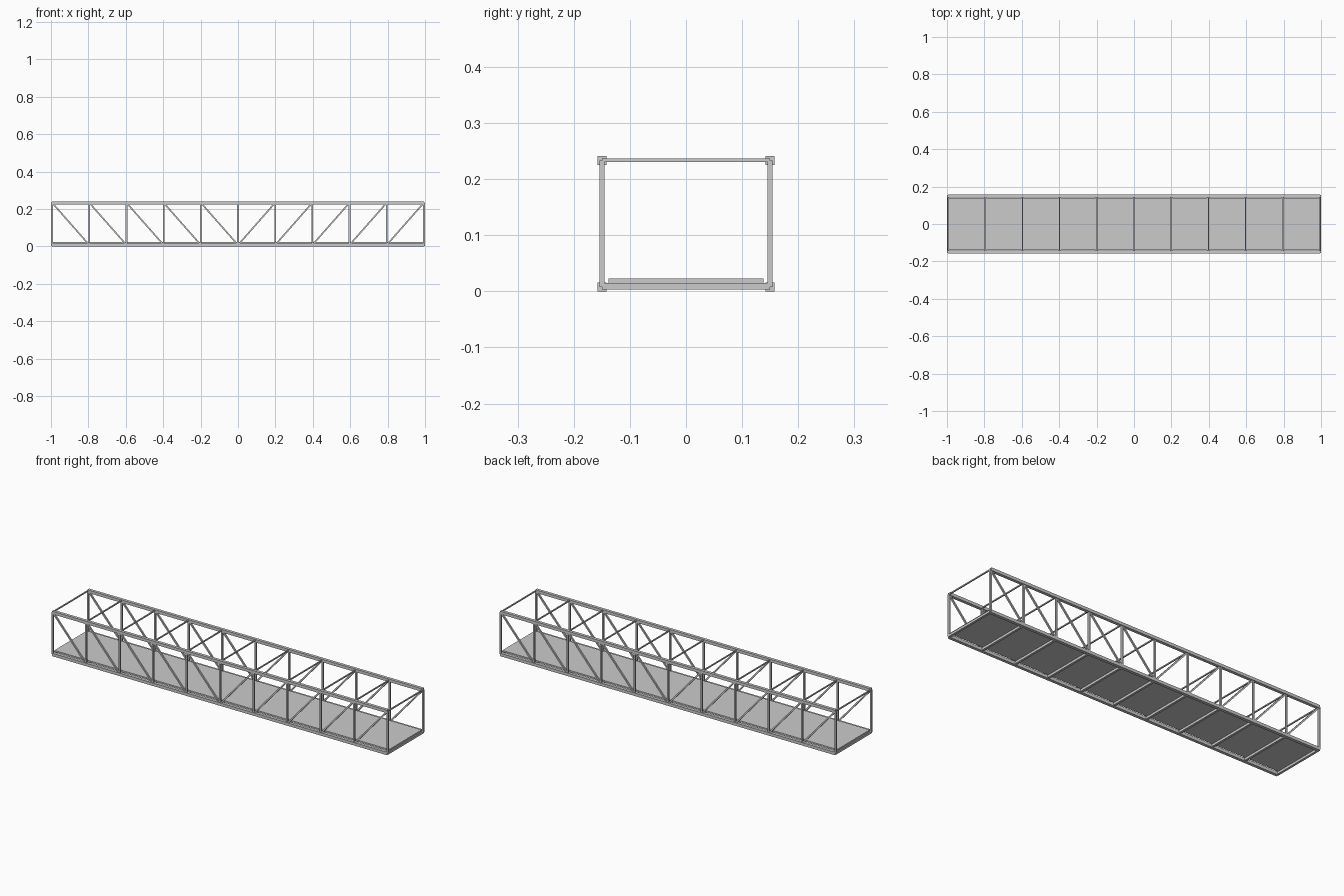
import bpy
from mathutils import Vector

if "Cube" in bpy.data.objects:
    bpy.data.objects.remove(bpy.data.objects["Cube"])

HALF, PANELS = 0.994, 10          # half length between end frames, bay count
Y, ZB, ZT = 0.15, 0.008, 0.2335   # truss planes and chord heights
xs = [-HALF + 2 * HALF * i / PANELS for i in range(PANELS + 1)]


def beam(name, a, b, w, h):
    """Rectangular bar from a to b; w across, h in the upright direction."""
    a, b = Vector(a), Vector(b)
    d = (b - a).normalized()
    side = d.cross(Vector((0, 1, 0)) if abs(d.y) < 0.5 else Vector((0, 0, 1))).normalized()
    up = side.cross(d)
    verts = [p + side * (w / 2 * s) + up * (h / 2 * t)
             for p in (a, b) for s, t in ((-1, -1), (1, -1), (1, 1), (-1, 1))]
    faces = [(3, 2, 1, 0), (4, 5, 6, 7)] + [(i, (i + 1) % 4, (i + 1) % 4 + 4, i + 4) for i in range(4)]
    me = bpy.data.meshes.new(name)
    me.from_pydata(verts, [], faces)
    ob = bpy.data.objects.new(name, me)
    bpy.context.collection.objects.link(ob)
    return ob


# side trusses
for tag, y in (("front", -Y), ("back", Y)):
    beam(tag + "_bottom_chord", (-HALF, y, ZB), (HALF, y, ZB), 0.016, 0.016)
    beam(tag + "_top_chord", (-HALF, y, ZT), (HALF, y, ZT), 0.016, 0.016)
    for x in xs:
        beam(tag + "_post", (x, y, ZB), (x, y, ZT), 0.009, 0.009)
    # diagonals slope down towards midspan
    for i in range(PANELS):
        z0, z1 = (ZT, ZB) if i < PANELS // 2 else (ZB, ZT)
        beam(tag + "_diagonal", (xs[i], y, z0), (xs[i + 1], y, z1), 0.008, 0.008)

# cross members
for x in xs:
    beam("floor_beam", (x, -Y, 0.009), (x, Y, 0.009), 0.012, 0.012)
    beam("top_strut", (x, -Y, ZT), (x, Y, ZT), 0.006, 0.006)

# deck
beam("deck", (-HALF, 0, 0.019), (HALF, 0, 0.019), 0.008, 0.276)
